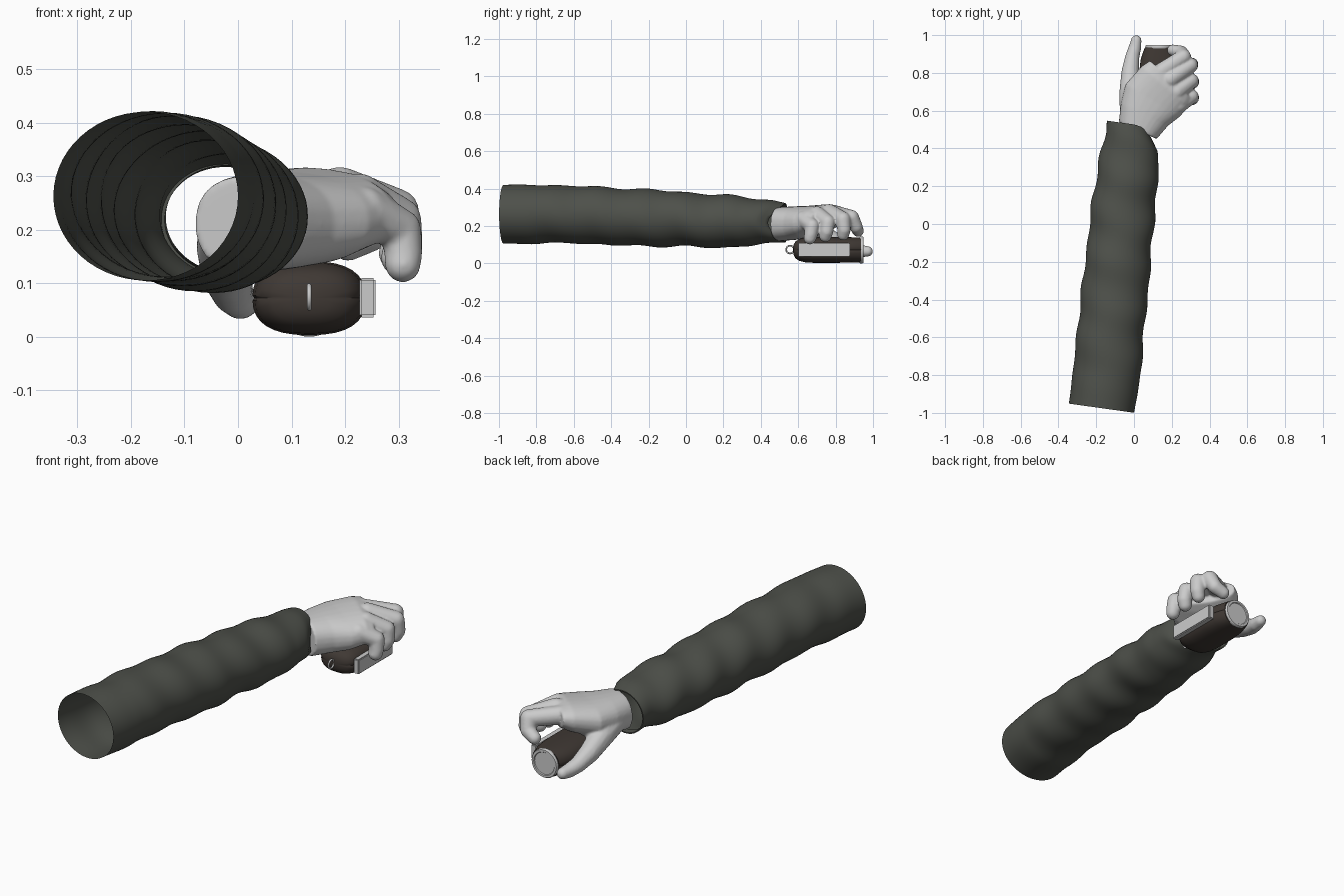
import bpy, bmesh
from math import sin, cos, pi, copysign
from mathutils import Vector

if "Cube" in bpy.data.objects:
    bpy.data.objects.remove(bpy.data.objects["Cube"])


def material(name, color):
    m = bpy.data.materials.new(name)
    m.diffuse_color = (*color, 1)
    m.use_nodes = True
    m.node_tree.nodes["Principled BSDF"].inputs["Base Color"].default_value = m.diffuse_color
    return m


CLOTH = material("olive_cloth", (0.075, 0.08, 0.068))
SHELL = material("brown_shell", (0.05, 0.04, 0.034))


def finish(name, bm, mat=None, angle=40):
    bmesh.ops.recalc_face_normals(bm, faces=bm.faces)
    me = bpy.data.meshes.new(name)
    bm.to_mesh(me)
    bm.free()
    ob = bpy.data.objects.new(name, me)
    bpy.context.collection.objects.link(ob)
    if mat:
        me.materials.append(mat)
    bpy.ops.object.select_all(action='DESELECT')
    ob.select_set(True)
    bpy.context.view_layer.objects.active = ob
    bpy.ops.object.shade_smooth_by_angle(angle=angle * pi / 180)
    return ob


def loft(rings, caps=False):
    bm = bmesh.new()
    vs = [[bm.verts.new(p) for p in r] for r in rings]
    n = len(vs[0])
    for a, b in zip(vs, vs[1:]):
        for i in range(n):
            bm.faces.new((a[i], a[(i + 1) % n], b[(i + 1) % n], b[i]))
    if caps:
        bm.faces.new(vs[0])
        bm.faces.new(vs[-1])
    return bm


# Sleeve: open wrinkled tube; stations are y, left, right, bottom, top
stations = [(-.975, -.345, .0, .105, .42), (-.8, -.322, .033, .105, .42),
            (-.6, -.302, .048, .11, .415), (-.4, -.28, .068, .097, .405),
            (-.2, -.256, .088, .092, .395), (0, -.232, .1, .09, .38),
            (.2, -.207, .124, .083, .365), (.37, -.172, .132, .098, .35),
            (.46, -.148, .122, .108, .337), (.53, -.143, .1, .112, .322)]


def station(y):
    for a, b in zip(stations, stations[1:]):
        if y <= b[0] + 1e-6:
            t = (y - a[0]) / (b[0] - a[0])
            return [p + (q - p) * t for p, q in zip(a, b)]
    return stations[-1]


def sleeve_ring(y, shrink=1.0):
    _, l, r, b, t = station(y)
    u = (y + .975) / 1.505
    ring = []
    for i in range(56):
        a = 2 * pi * i / 56
        fold = sin(27 * y + 1.6 * sin(a + .6)) + .6 * sin(17 * y + 2 * a + 1)
        k = shrink * (1 + (.015 + .025 * u) * fold * min(1, u * 8) * min(1, (1 - u) * 8 + .2))
        dx, dz = cos(a) * (r - l) / 2 * k, sin(a) * (t - b) / 2 * k
        dip = .075 * max(0, cos(a)) ** 3 * max(0, (u - .8) / .2)
        ring.append(((l + r) / 2 + dx, y - .14 * dx - dip, (b + t) / 2 + dz))
    return ring


N = 70
rings = [sleeve_ring(-.975 + 1.505 * i / N) for i in range(N + 1)]
rings += [sleeve_ring(.53, .95), sleeve_ring(.5, .92)]   # turned-in cuff
finish("sleeve", loft(rings), CLOTH, 60)

# Hand: overlapping hulls fused by a voxel remesh
hand_bm = bmesh.new()


def hull(points):
    tmp = bmesh.new()
    for p in points:
        tmp.verts.new(p)
    res = bmesh.ops.convex_hull(tmp, input=tmp.verts)
    loose = [v for v in tmp.verts if not v.link_faces]
    bmesh.ops.delete(tmp, geom=loose, context='VERTS')
    bmesh.ops.recalc_face_normals(tmp, faces=tmp.faces)
    me = bpy.data.meshes.new("hull_tmp")
    tmp.to_mesh(me)
    tmp.free()
    hand_bm.from_mesh(me)
    bpy.data.meshes.remove(me)


def ball(x, y, z, r):
    pts = []
    for j in range(9):
        e = pi * (j / 8 - .5)
        for i in range(16 if 0 < j < 8 else 1):
            a = 2 * pi * i / 16
            pts.append((x + r * cos(e) * cos(a), y + r * cos(e) * sin(a), z + r * sin(e)))
    return pts


def chain(*joints):
    for a, b in zip(joints, joints[1:]):
        hull(ball(*a) + ball(*b))


def section(c, side, h):
    c, side = Vector(c), Vector(side)
    out = []
    for i in range(28):
        a = 2 * pi * i / 28
        out.append(c + side * copysign(abs(cos(a)) ** .85, cos(a))
                   + Vector((0, 0, h * copysign(abs(sin(a)) ** .85, sin(a)))))
    return out


# Palm from wrist to knuckles
palm = [section((.02, .495, .21), (.1, -.045, 0), .09),
        section((.055, .58, .215), (.125, -.06, -.005), .09),
        section((.1, .655, .222), (.145, -.085, -.008), .086),
        section((.165, .73, .24), (.125, -.105, -.015), .074),
        section((.195, .765, .245), (.11, -.1, -.02), .055)]
for a, b in zip(palm, palm[1:]):
    hull(a + b)

# Fingers, thumb and the web between thumb and index
chain((.125, .795, .265, .046), (.262, .885, .245, .041), (.25, .91, .195, .035), (.205, .92, .172, .031))
chain((.19, .765, .272, .046), (.298, .84, .235, .041), (.305, .845, .18, .036), (.295, .84, .155, .033))
chain((.225, .7, .26, .046), (.303, .758, .22, .04), (.31, .752, .17, .036), (.3, .745, .147, .034))
chain((.235, .63, .235, .046), (.304, .675, .2, .039), (.309, .668, .155, .036), (.308, .662, .135, .034))
chain((-.01, .6, .2, .066), (-.02, .7, .165, .058), (-.02, .8, .115, .048),
      (-.01, .88, .08, .038), (.004, .93, .066, .034), (.012, .972, .064, .028))
hull(ball(-.015, .7, .175, .052) + ball(.1, .775, .25, .05) + ball(.06, .68, .215, .06))

hand = finish("hand", hand_bm)
rm = hand.modifiers.new("fuse", 'REMESH')
rm.mode = 'VOXEL'
rm.voxel_size = .006
rm.use_smooth_shade = True
sm = hand.modifiers.new("soften", 'SMOOTH')
sm.factor = .5
sm.iterations = 7

# Grenade body: squarish oval loft with a moulded seam along both sides
CX, CZ = .133, .072
angles = []
for base in (0, pi):
    angles += [base, base + .035] + [base + pi * i / 16 for i in range(1, 16)] + [base + pi - .035]
profile = [(.573, .012, .01), (.576, .04, .028), (.586, .07, .046), (.605, .09, .058),
           (.635, .101, .066), (.68, .106, .069), (.8, .106, .069), (.87, .098, .068),
           (.91, .085, .067), (.935, .075, .066)]
rings = []
for y, sx, sz in profile:
    ring = []
    for a in angles:
        k = .965 if abs(sin(a)) < 1e-6 else 1
        ring.append((CX + k * sx * copysign(abs(cos(a)) ** .8, cos(a)), y,
                     CZ + sz * copysign(abs(sin(a)) ** .8, sin(a))))
    rings.append(ring)
finish("grenade_body", loft(rings, True), SHELL)


# Round end cap with a raised rim
def disc(y, r):
    return [(CX + r * cos(2 * pi * i / 40), y, CZ + r * sin(2 * pi * i / 40)) for i in range(40)]


finish("end_cap", loft([disc(.928, .06), disc(.928, .069), disc(.932, .072), disc(.944, .072),
                        disc(.948, .069), disc(.948, .058), disc(.944, .055)], True), None, 50)

# Safety lever along the outer side
bm = bmesh.new()
bmesh.ops.create_cube(bm, size=1)
for v in bm.verts:
    v.co = (.242 + v.co.x * .03, .738 + v.co.y * .275, .073 + v.co.z * .074)
bmesh.ops.bevel(bm, geom=bm.edges[:], offset=.004, segments=2, affect='EDGES')
finish("lever", bm)

# Pull ring
bpy.ops.mesh.primitive_torus_add(location=(CX, .557, .074), rotation=(0, pi / 2, 0), major_radius=.021,
                                 minor_radius=.0045, major_segments=32, minor_segments=10)
bpy.context.object.name = "pull_ring"
bpy.ops.object.shade_smooth()
